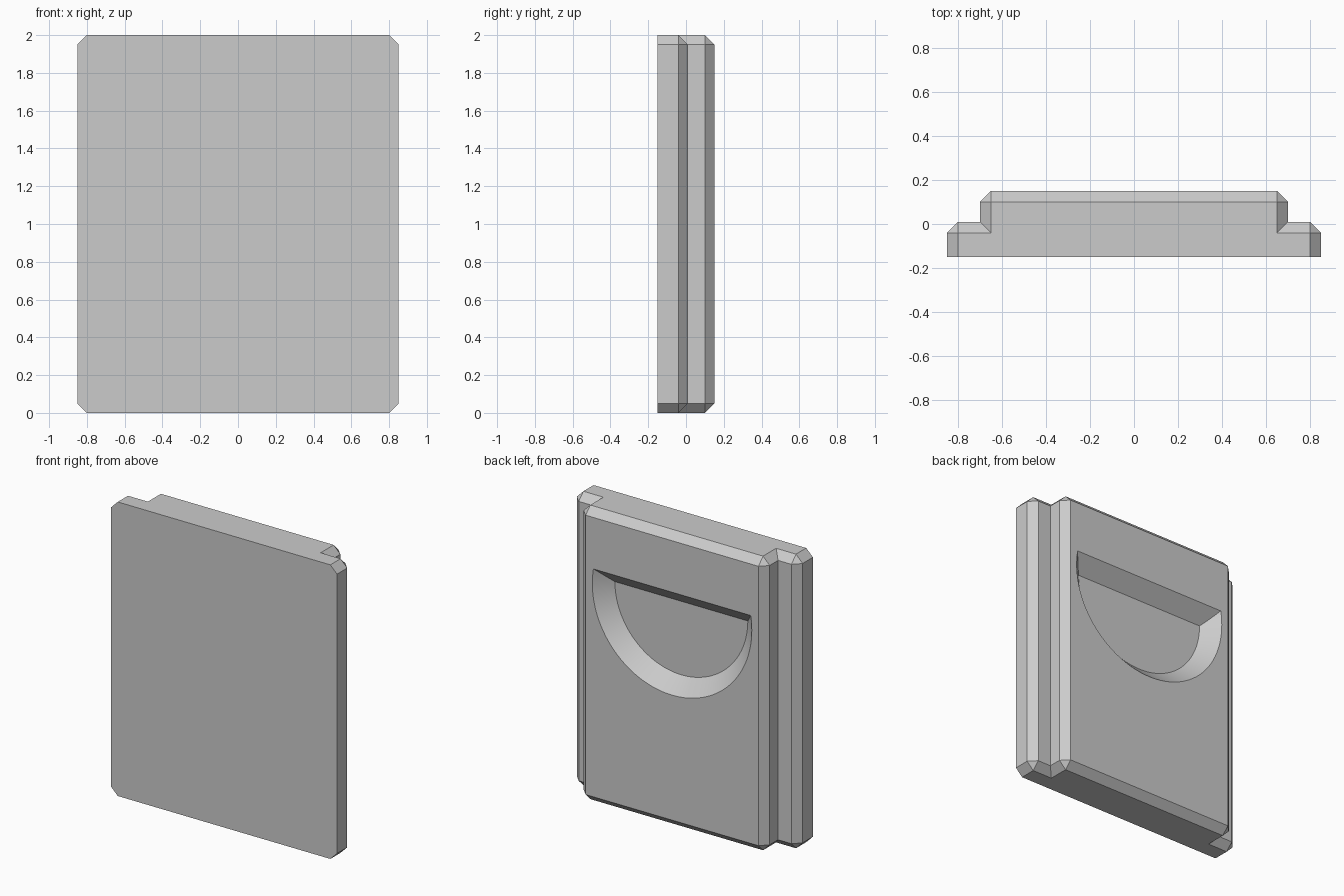
import bpy, bmesh
from math import asin, cos, sin, pi

old = bpy.data.objects.get("Cube")
if old:
    bpy.data.objects.remove(old)

grey = bpy.data.materials.new("plain_grey")
grey.use_nodes = True
grey.diffuse_color = (0.6, 0.6, 0.6, 1)
grey.node_tree.nodes["Principled BSDF"].inputs["Base Color"].default_value = (0.6, 0.6, 0.6, 1)


def loft(name, rings):
    """Skin a stack of equal-length closed rings and cap both ends."""
    bm = bmesh.new()
    loops = [[bm.verts.new(p) for p in ring] for ring in rings]
    for a, b in zip(loops, loops[1:]):
        for i in range(len(a)):
            j = (i + 1) % len(a)
            bm.faces.new((a[i], a[j], b[j], b[i]))
    bm.faces.new(loops[0])
    bm.faces.new(loops[-1])
    bmesh.ops.remove_doubles(bm, verts=bm.verts, dist=0.0001)
    bmesh.ops.dissolve_limit(bm, angle_limit=0.005, verts=bm.verts, edges=bm.edges)
    bmesh.ops.recalc_face_normals(bm, faces=bm.faces)
    mesh = bpy.data.meshes.new(name)
    bm.to_mesh(mesh)
    bm.free()
    mesh.materials.append(grey)
    obj = bpy.data.objects.new(name, mesh)
    bpy.context.collection.objects.link(obj)
    return obj


# Stepped panel: full cross-section, and the narrower one at the chamfered ends
full = [(0.85, -0.15), (0.85, -0.04), (0.8, 0.01), (0.7, 0.01), (0.7, 0.1), (0.65, 0.15)]
end = [(0.8, -0.15), (0.8, -0.04), (0.8, -0.04), (0.65, -0.04), (0.65, 0.1), (0.65, 0.1)]


def section(half, z):
    mirrored = [(-x, y) for x, y in reversed(half)]
    return [(x, y, z) for x, y in half + mirrored]


panel = loft("stepped_panel", [section(end, 0), section(full, 0.05),
                               section(full, 1.95), section(end, 2)])

# Finger recess: conical bowl cut off by a sloping roof
STEPS, CENTRE, FLOOR = 64, 1.5, 0.05


def bowl_ring(rise):
    radius = 0.5 + rise
    start = asin(rise / radius)
    sweep = pi + 2 * start
    angles = [start - sweep * i / STEPS for i in range(STEPS + 1)]
    return [(radius * cos(a), FLOOR + rise, CENTRE + radius * sin(a)) for a in angles]


cutter = loft("recess_cutter", [bowl_ring(0.02 * k) for k in range(7)])
cutter.hide_render = True

cut = panel.modifiers.new("finger_recess", "BOOLEAN")
cut.operation = "DIFFERENCE"
cut.solver = "EXACT"
cut.object = cutter
bpy.context.view_layer.objects.active = panel
panel.select_set(True)
bpy.ops.object.modifier_apply(modifier=cut.name)
bpy.data.objects.remove(cutter)
bpy.ops.object.shade_smooth_by_angle(angle=0.5)
